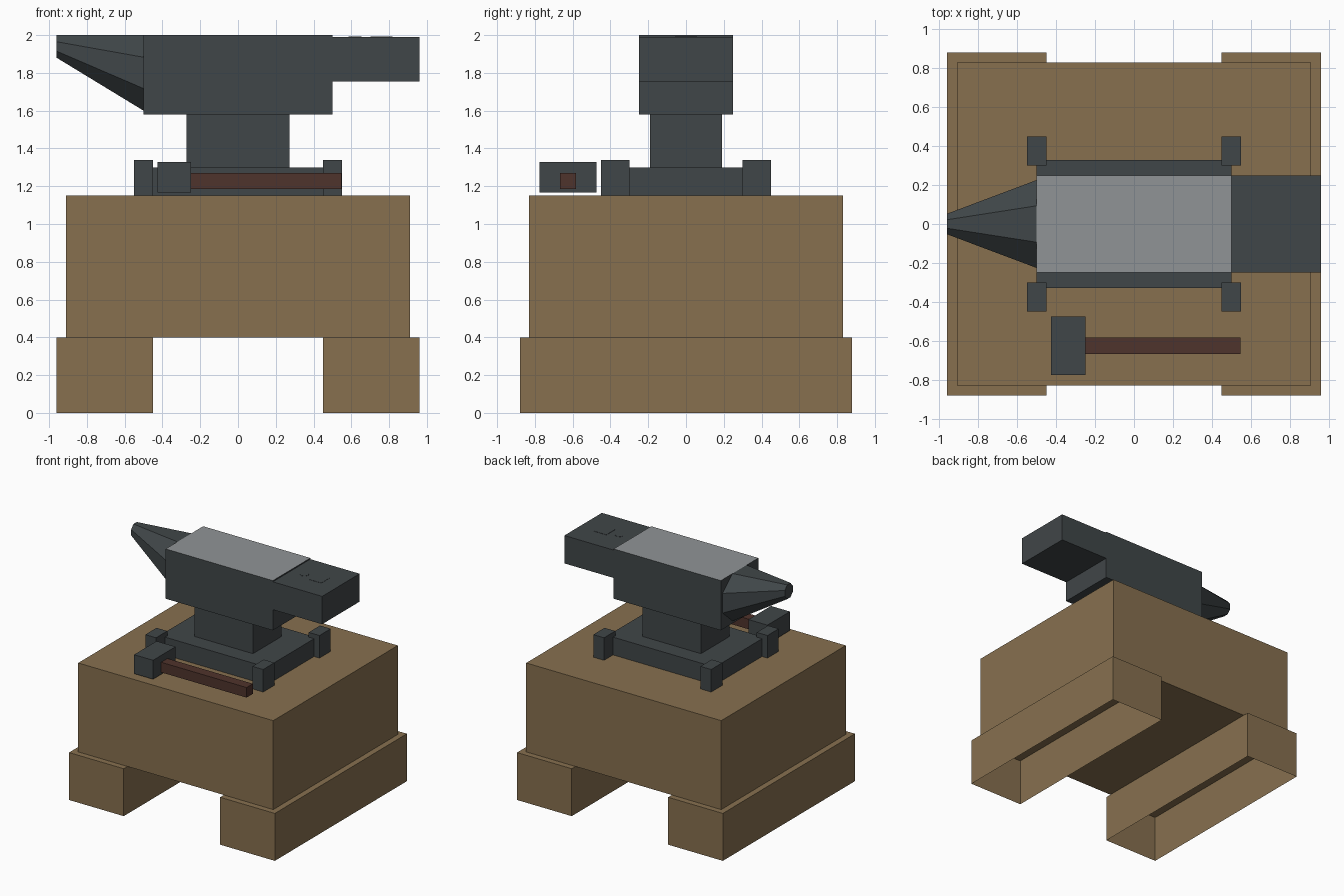
import bpy, bmesh, math

if "Cube" in bpy.data.objects:
    bpy.data.objects.remove(bpy.data.objects["Cube"])


def material(name, rgb):
    m = bpy.data.materials.new(name)
    m.diffuse_color = (*rgb, 1)
    m.use_nodes = True
    m.node_tree.nodes["Principled BSDF"].inputs["Base Color"].default_value = m.diffuse_color
    return m


WOOD = material("oak_wood", (0.242, 0.162, 0.078))
IRON = material("dark_iron", (0.051, 0.061, 0.065))
STEEL = material("polished_steel", (0.279, 0.296, 0.305))
GRIP = material("handle_wood", (0.078, 0.033, 0.025))


def finish(name, bm, *mats):
    bmesh.ops.recalc_face_normals(bm, faces=bm.faces[:])
    me = bpy.data.meshes.new(name)
    bm.to_mesh(me)
    bm.free()
    for m in mats:
        me.materials.append(m)
    ob = bpy.data.objects.new(name, me)
    bpy.context.collection.objects.link(ob)
    return ob


def box(name, xr, yr, zr, mat, top_mat=None, open_bottom=False):
    bm = bmesh.new()
    bmesh.ops.create_cube(bm, size=1)
    for v in bm.verts:
        v.co = [r[0] + (c + 0.5) * (r[1] - r[0]) for c, r in zip(v.co, (xr, yr, zr))]
    bm.normal_update()
    if top_mat:
        for f in bm.faces:
            f.material_index = int(f.normal.z > 0.9)
    if open_bottom:
        bmesh.ops.delete(bm, geom=[f for f in bm.faces if f.normal.z < -0.9],
                         context='FACES_ONLY')
    return finish(name, bm, mat, *([top_mat] if top_mat else []))


# Wooden stand: block on two runners that are hollow underneath
box("stand_block", (-0.91, 0.91), (-0.83, 0.83), (0.4, 1.15), WOOD)
for side, x in (("left", -0.705), ("right", 0.705)):
    box(side + "_runner", (x - 0.255, x + 0.255), (-0.88, 0.88), (0, 0.4), WOOD,
        open_bottom=True)

# Anvil: base, waist, body with bright face, heel
box("anvil_base", (-0.5, 0.5), (-0.33, 0.33), (1.15, 1.3), IRON)
box("anvil_waist", (-0.273, 0.273), (-0.19, 0.19), (1.3, 1.58), IRON)
box("anvil_body", (-0.5, 0.5), (-0.25, 0.25), (1.58, 2.0), IRON, STEEL)
box("anvil_heel", (0.5, 0.96), (-0.25, 0.25), (1.755, 1.99), IRON)

# Corner clamps holding the base
for sx in (-1, 1):
    for sy in (-1, 1):
        box("base_clamp", sorted((sx * 0.45, sx * 0.55)), sorted((sy * 0.3, sy * 0.45)),
            (1.15, 1.34), IRON)

# Tapered eight-sided horn with a level top
bm = bmesh.new()
rings = []
for x, ry, rz in ((-0.5, 0.226, 0.2), (-0.96, 0.053, 0.06)):
    k = 1 / math.cos(math.pi / 8)
    angles = [math.pi * (i + 0.5) / 4 for i in range(8)]
    rings.append([bm.verts.new((x, ry * k * math.cos(a), 2 - rz + rz * k * math.sin(a)))
                  for a in angles])
for i in range(8):
    j = (i + 1) % 8
    bm.faces.new((rings[0][i], rings[0][j], rings[1][j], rings[1][i]))
for r in rings:
    bm.faces.new(r)
finish("anvil_horn", bm, IRON)

# Square and round hole marks on the heel
box("square_hole", (0.702, 0.818), (-0.058, 0.058), (1.988, 1.992), IRON)
bm = bmesh.new()
bmesh.ops.create_cone(bm, cap_ends=True, segments=8, radius1=0.035, radius2=0.035, depth=0.004)
bmesh.ops.translate(bm, verts=bm.verts[:], vec=(0.62, 0, 1.99))
finish("round_hole", bm, IRON)

# Hammer lying on the stand
box("hammer_head", (-0.427, -0.25), (-0.775, -0.475), (1.168, 1.328), IRON)
box("hammer_handle", (-0.25, 0.547), (-0.667, -0.583), (1.185, 1.27), GRIP)
